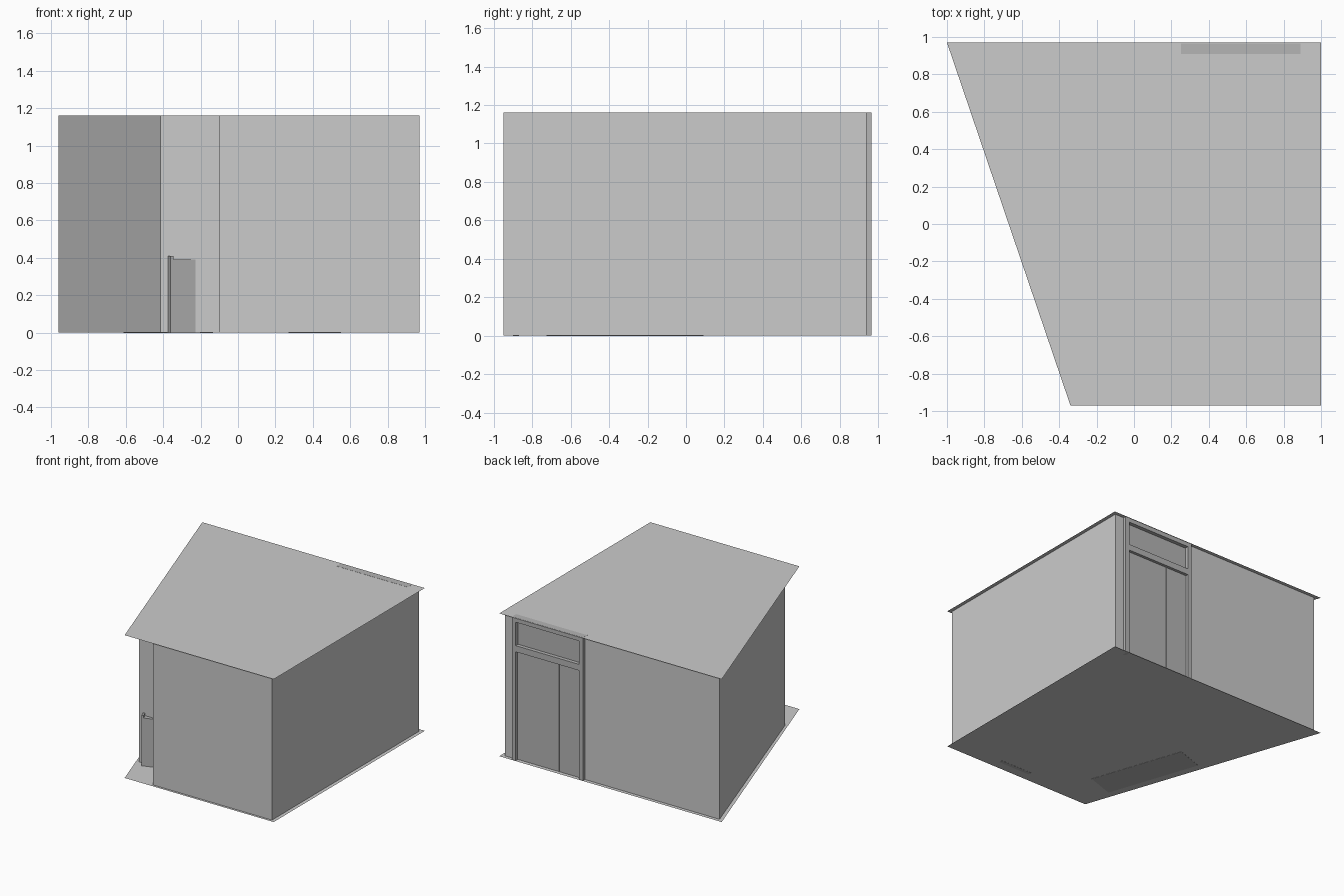
import bpy, bmesh, math
from mathutils import Matrix

if "Cube" in bpy.data.objects:
    bpy.data.objects.remove(bpy.data.objects["Cube"])

H = 1.16
dark = bpy.data.materials.new("dark_grey")
dark.diffuse_color = (0.46, 0.46, 0.46, 1)
dark.use_nodes = True
dark.node_tree.nodes["Principled BSDF"].inputs["Base Color"].default_value = dark.diffuse_color


def add_object(name, bm, mat=None):
    bmesh.ops.recalc_face_normals(bm, faces=bm.faces)
    me = bpy.data.meshes.new(name)
    bm.to_mesh(me)
    bm.free()
    ob = bpy.data.objects.new(name, me)
    bpy.context.collection.objects.link(ob)
    if mat:
        me.materials.append(mat)
    return ob


def prism(name, pts, z, height=0, mat=None):
    """Flat polygon, raised to a solid when height is given."""
    bm = bmesh.new()
    face = bm.faces.new([bm.verts.new((x, y, z)) for x, y in pts])
    if height:
        top = bmesh.ops.extrude_face_region(bm, geom=[face], use_keep_orig=True)["geom"]
        bmesh.ops.translate(bm, vec=(0, 0, height),
                            verts=[v for v in top if isinstance(v, bmesh.types.BMVert)])
    return add_object(name, bm, mat)


def box(name, x, y, z, mat=None):
    return prism(name, [(x[0], y[0]), (x[1], y[0]), (x[1], y[1]), (x[0], y[1])],
                 z[0], z[1] - z[0], mat)


# floor and roof: thin sheets with a small overhang
outline = [(-0.34, -0.97), (1, -0.97), (1, 0.97), (-1, 0.97)]
prism("floor", outline, 0)
prism("roof", outline, H)

# walls: one solid running round the room, open at the back doorway
DOOR = (0.25, 0.89)
outer = [(DOOR[0], 0.94), (-0.96, 0.94), (-0.415, -0.68), (-0.10, -0.68),
         (-0.10, -0.95), (0.97, -0.95), (0.97, 0.94), (DOOR[1], 0.94)]
inner = [(DOOR[0], 0.89), (-0.89, 0.89), (-0.38, -0.63), (-0.05, -0.63),
         (-0.05, -0.90), (0.92, -0.90), (0.92, 0.89), (DOOR[1], 0.89)]
prism("walls", outer + inner[::-1], 0, H)

# door frame: jambs, head and transom bar
Y = (0.91, 0.965)
J = 0.035
left, right = DOOR[0] + J, DOOR[1] - J
box("jamb_left", (DOOR[0], left), Y, (0, H + 0.001), dark)
box("jamb_right", (right, DOOR[1]), Y, (0, H + 0.001), dark)
box("frame_head", (left, right), Y, (H - 0.035, H + 0.001), dark)
box("transom_bar", (left, right), Y, (0.885, 0.935), dark)

# transom window and unequal door leaves, set back in the frame
box("transom_window", (left, right), (0.92, 0.935), (0.935, H - 0.035), dark)
box("narrow_door_leaf", (left, 0.477), (0.92, 0.942), (0.003, 0.885), dark)
box("wide_door_leaf", (0.481, right), (0.92, 0.942), (0.003, 0.885), dark)

# counter along the slanted wall, its end poking out into the corner recess
place = Matrix.Translation((-0.36, -0.725, 0)) @ Matrix.Rotation(math.atan(0.34), 4, 'Z')
counter = box("counter", (0, 0.24), (0, 0.78), (-0.001, 0.39), dark)
splash = box("counter_upstand", (0, 0.015), (0, 0.78), (0.39, 0.41), dark)
for ob in (counter, splash):
    ob.matrix_world = place

# low panel against the inside of the front wall
box("wall_panel", (0.27, 0.55), (-0.90, -0.87), (-0.001, 0.3), dark)
